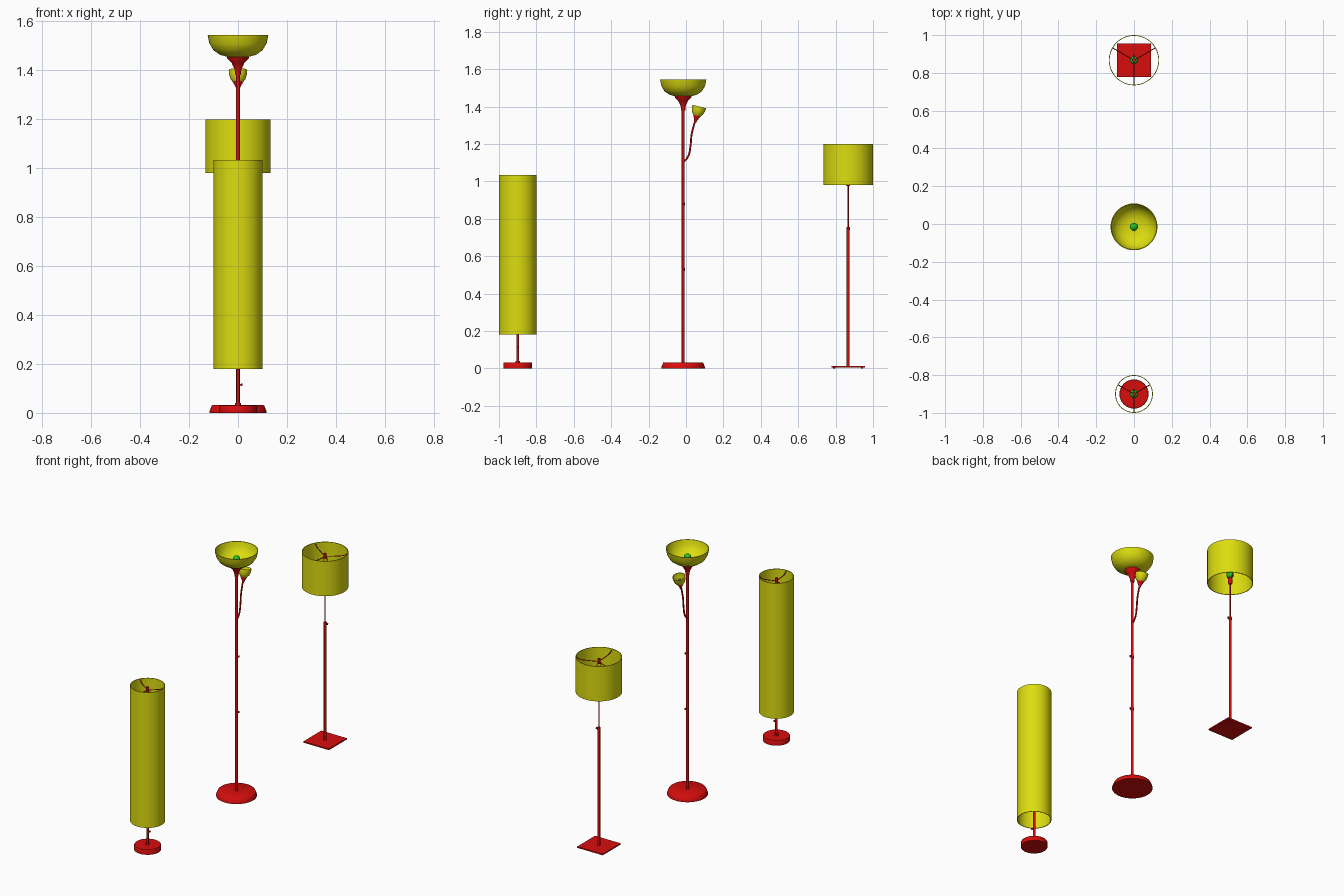
import bpy, bmesh, math
from mathutils import Vector, Matrix

if "Cube" in bpy.data.objects:
    bpy.data.objects.remove(bpy.data.objects["Cube"], do_unlink=True)


def material(name, colour):
    m = bpy.data.materials.new(name)
    m.use_nodes = True
    m.diffuse_color = (*colour, 1)
    m.node_tree.nodes["Principled BSDF"].inputs["Base Color"].default_value = (*colour, 1)
    return m


RED = material("red metal", (0.68, 0.004, 0.004))
YELLOW = material("yellow shade", (0.72, 0.72, 0.005))
GREEN = material("green bulb", (0.01, 0.55, 0.02))


def finish(name, bm, mat, matrix):
    bmesh.ops.recalc_face_normals(bm, faces=bm.faces)
    bm.transform(matrix)
    mesh = bpy.data.meshes.new(name)
    bm.to_mesh(mesh)
    bm.free()
    mesh.materials.append(mat)
    mesh.shade_smooth()
    mesh.set_sharp_from_angle(angle=math.radians(35))
    ob = bpy.data.objects.new(name, mesh)
    bpy.context.collection.objects.link(ob)
    return ob


def lathe(name, profile, mat, at=(0, 0, 0), rot=None, sides=48, loop=False):
    """Revolve (radius, height) points about the local z axis."""
    bm = bmesh.new()
    vs = [bm.verts.new((r, 0, z)) for r, z in profile]
    pairs = list(zip(vs, vs[1:])) + ([(vs[-1], vs[0])] if loop else [])
    edges = [bm.edges.new(p) for p in pairs]
    bmesh.ops.spin(bm, geom=vs + edges, cent=(0, 0, 0), axis=(0, 0, 1),
                   angle=math.tau, steps=sides, use_merge=False)
    bmesh.ops.remove_doubles(bm, verts=bm.verts, dist=0.00005)
    return finish(name, bm, mat, Matrix.Translation(at) @ (rot or Matrix()))


def rod(name, r, z0, z1, y, mat=RED, x=0, sides=16):
    return lathe(name, [(0, z0), (r, z0), (r, z1), (0, z1)], mat, (x, y, 0), sides=sides)


def knob(name, y, z):
    # small switch or clamp screw on the model's left of a pole
    lathe(name, [(0, 0), (0.003, 0), (0.003, 0.012), (0.006, 0.012), (0.006, 0.018), (0, 0.018)],
          RED, (0, y, z), Matrix.Rotation(math.pi / 2, 4, "Y"), 12)


def bulb(name, r, at, rot=None):
    pts = [(r * math.sin(a), -r * math.cos(a)) for a in (math.pi * i / 10 for i in range(11))]
    lathe(name, pts, GREEN, at, rot, 20)


def tube(name, points, r):
    curve = bpy.data.curves.new(name, "CURVE")
    curve.dimensions = "3D"
    curve.bevel_depth = r
    curve.bevel_resolution = 2
    curve.use_fill_caps = True
    curve.resolution_u = 6
    s = curve.splines.new("BEZIER")
    s.bezier_points.add(len(points) - 1)
    for p, co in zip(s.bezier_points, points):
        p.co = co
        p.handle_left_type = p.handle_right_type = "AUTO"
    curve.materials.append(RED)
    ob = bpy.data.objects.new(name, curve)
    bpy.context.collection.objects.link(ob)


def drum_shade(name, r, z0, z1, y):
    t = 0.004
    lathe(name + "_shade", [(r, z0), (r, z1), (r - t, z1), (r - t, z0)], YELLOW,
          (0, y, 0), sides=64, loop=True)
    # three spider arms running from the hub up to the top rim
    hub = z1 - 0.03
    rod(name + "_hub", 0.009, hub - 0.012, hub + 0.018, y)
    for i in range(3):
        a = math.radians(30 + 120 * i)
        path = [(d * r * math.cos(a), y + d * r * math.sin(a), hub + h)
                for d, h in ((0, 0), (0.5, 0.004), (0.85, 0.012), (0.98, 0.024))]
        tube(f"{name}_spider_arm_{i + 1}", path, 0.0025)


def socket_and_bulb(name, z, y, top):
    lathe(name + "_socket", [(0, z), (0.008, z), (0.014, z + 0.01), (0.014, z + 0.035),
                             (0.009, z + 0.045), (0, z + 0.045)], RED, (0, y, 0), sides=20)
    bulb(name + "_bulb", 0.021, (0, y, z + 0.062))
    # harp looping around the bulb up to the hub
    mid = (z + top) / 2
    tube(name + "_harp", [(0, y - 0.008, z + 0.035), (0, y - 0.028, z + 0.065),
                          (0, y - 0.022, mid + 0.03), (0, y, top),
                          (0, y + 0.022, mid + 0.03), (0, y + 0.028, z + 0.065),
                          (0, y + 0.008, z + 0.035)], 0.002)


# Column lamp at the front
FY = -0.9
lathe("column_base", [(0, 0), (0.077, 0), (0.077, 0.028), (0.075, 0.031), (0, 0.031)], RED, (0, FY, 0))
rod("column_collar", 0.012, 0.03, 0.04, FY)
rod("column_pole", 0.007, 0.03, 0.88, FY)
knob("column_switch", FY, 0.115)
drum_shade("column", 0.1, 0.18, 1.033, FY)
socket_and_bulb("column", 0.87, FY, 1.0)

# Uplighter in the middle
MY = -0.015
lathe("uplighter_base", [(0, 0), (0.117, 0), (0.117, 0.006), (0.107, 0.03), (0.104, 0.032), (0, 0.032)],
      RED, (0, MY, 0))
rod("uplighter_pole", 0.008, 0.03, 1.41, MY)
for n, z in enumerate((0.53, 0.88)):
    rod(f"uplighter_joint_{n + 1}", 0.0095, z - 0.008, z + 0.008, MY)
    knob(f"uplighter_knob_{n + 1}", MY, z)
lathe("uplighter_cup", [(0, 1.38), (0.011, 1.38), (0.014, 1.405), (0.026, 1.43), (0.044, 1.448),
                        (0.046, 1.457), (0, 1.457)], RED, (0, MY, 0), sides=32)
outer = [(0.044, 1.455), (0.075, 1.464), (0.1, 1.482), (0.117, 1.51), (0.124, 1.545)]
inner = [(r - 0.004, z + 0.004 * (z < 1.54)) for r, z in reversed(outer)]
lathe("uplighter_bowl", [(0, 1.455)] + outer + inner + [(0, 1.459)], YELLOW, (0, MY, 0), sides=64)
rod("uplighter_socket", 0.012, 1.457, 1.475, MY)
bulb("uplighter_bulb", 0.021, (0, MY, 1.49))

# Reading arm with its small tilted bowl
tube("reading_arm", [(0, MY, 1.1), (0, 0.012, 1.135), (0, 0.024, 1.19), (0, 0.03, 1.25),
                     (0, 0.049, 1.325)], 0.005)
TILT = Matrix.Rotation(-0.25, 4, "X")
HEAD = Vector((0, 0.049, 1.315))
lathe("reading_cup", [(0, 0), (0.006, 0), (0.009, 0.015), (0.019, 0.034), (0.02, 0.04), (0, 0.04)],
      RED, HEAD, TILT, 24)
lathe("reading_bowl", [(0, 0.038), (0.02, 0.038), (0.03, 0.05), (0.036, 0.068), (0.038, 0.088),
                       (0.035, 0.088), (0.033, 0.068), (0.027, 0.053), (0, 0.042)],
      YELLOW, HEAD, TILT, 32)
bulb("reading_bulb", 0.011, HEAD + TILT @ Vector((0, 0, 0.055)), TILT)

# Drum lamp at the back
BY = 0.867
bm = bmesh.new()
bmesh.ops.create_cube(bm, size=1)
finish("drum_base", bm, RED, Matrix.Translation((0, BY, 0.01)) @ Matrix.Diagonal((0.178, 0.178, 0.008, 1)))
for sx in (-1, 1):
    for sy in (-1, 1):
        rod("drum_foot", 0.006, 0, 0.007, BY + sy * 0.074, x=sx * 0.074, sides=12)
rod("drum_lower_pole", 0.008, 0.012, 0.75, BY)
rod("drum_upper_pole", 0.0035, 0.74, 0.985, BY)
rod("drum_clamp", 0.01, 0.74, 0.755, BY)
knob("drum_knob", BY, 0.747)
drum_shade("drum", 0.133, 0.98, 1.2, BY)
socket_and_bulb("drum", 0.975, BY, 1.17)
